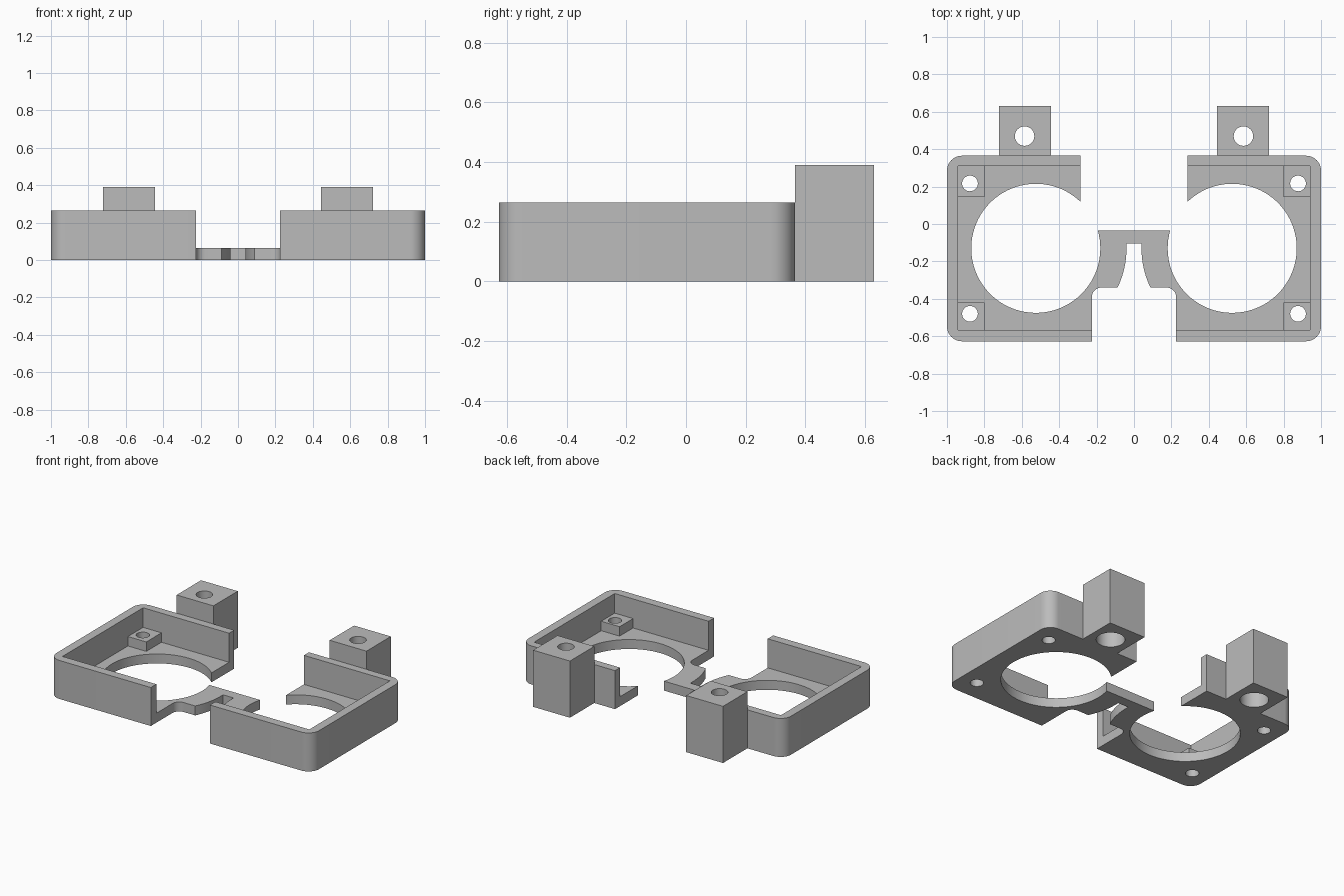
import bpy, bmesh
from math import sin, cos, pi, atan2, sqrt, radians

if "Cube" in bpy.data.objects:
    bpy.data.objects.remove(bpy.data.objects["Cube"])

grey = bpy.data.materials.new("plain grey")
grey.use_nodes = True
grey.diffuse_color = (0.5, 0.5, 0.5, 1)
grey.node_tree.nodes["Principled BSDF"].inputs["Base Color"].default_value = (0.5, 0.5, 0.5, 1)

FLOOR, RIM, BOSS, BLOCK = 0.065, 0.265, 0.13, 0.39
FRONT, BACK, WALL, CORNER = -0.627, 0.365, 0.06, 0.08
RING_X, RING_Y, RING_R = 0.525, -0.13, 0.345
GAP_FRONT, GAP_BACK = 0.225, 0.285
BRIDGE_FRONT, BRIDGE_BACK = -0.34, -0.035


def arc(cx, cy, r, a0, a1, n):
    return [(cx + r * cos(a0 + (a1 - a0) * i / n), cy + r * sin(a0 + (a1 - a0) * i / n))
            for i in range(n + 1)]


def rect(x0, x1, y0, y1):
    return [(x0, y0), (x1, y0), (x1, y1), (x0, y1)]


def prism(name, outline, z0, z1):
    bm = bmesh.new()
    face = bm.faces.new([bm.verts.new((x, y, z0)) for x, y in outline])
    top = bmesh.ops.extrude_face_region(bm, geom=[face])["geom"]
    bmesh.ops.translate(bm, vec=(0, 0, z1 - z0),
                        verts=[v for v in top if isinstance(v, bmesh.types.BMVert)])
    bmesh.ops.recalc_face_normals(bm, faces=bm.faces)
    mesh = bpy.data.meshes.new(name)
    bm.to_mesh(mesh)
    bm.free()
    mesh.materials.append(grey)
    ob = bpy.data.objects.new(name, mesh)
    bpy.context.collection.objects.link(ob)
    return ob


def activate(ob):
    bpy.ops.object.select_all(action="DESELECT")
    ob.select_set(True)
    bpy.context.view_layer.objects.active = ob


def drill(ob, x, y, r, z0, z1):
    cutter = prism("hole_cutter", arc(x, y, r, 0, 2 * pi, 40)[:-1], z0, z1)
    cutter.hide_render = True
    mod = ob.modifiers.new("hole", "BOOLEAN")
    mod.operation, mod.solver, mod.object = "DIFFERENCE", "EXACT", cutter
    activate(ob)
    bpy.ops.object.modifier_apply(modifier=mod.name)
    bpy.data.objects.remove(cutter)


def finish(ob, mirrored=True):
    activate(ob)
    bpy.ops.object.shade_smooth_by_angle(angle=radians(30))
    if mirrored:
        ob.modifiers.new("mirror", "MIRROR")


# Rounded outer edge of one half, from back gap round to front gap
outer = ([(GAP_BACK, BACK)]
         + arc(1 - CORNER, BACK - CORNER, CORNER, pi / 2, 0, 12)
         + arc(1 - CORNER, FRONT + CORNER, CORNER, 0, -pi / 2, 12)
         + [(GAP_FRONT, FRONT)])

# Floor plate: open rings joined by a notched bridge
dy = BRIDGE_BACK - RING_Y
ring_start = atan2(dy, -sqrt(RING_R ** 2 - dy ** 2))
dx = GAP_BACK - RING_X
ring_end = atan2(sqrt(RING_R ** 2 - dx ** 2), dx)
notch_r = RING_X - 0.04
notch_a = -math_a if (math_a := atan2(RING_Y - BRIDGE_FRONT, sqrt(notch_r ** 2 - (RING_Y - BRIDGE_FRONT) ** 2))) else 0
half = (arc(RING_X, RING_Y, RING_R, ring_start, ring_end + 2 * pi, 80)
        + outer
        + arc(GAP_FRONT - 0.05, BRIDGE_FRONT - 0.05, 0.05, 0, pi / 2, 8)
        + arc(RING_X, RING_Y, notch_r, pi - notch_a - 2 * (-notch_a) + 2 * (-notch_a), pi, 10)
        + [(0.04, -0.105)])
floor = prism("floor_plate", half + [(-x, y) for x, y in reversed(half)], 0, FLOOR)

# Perimeter wall with square inner corners
inner = [(GAP_FRONT, FRONT + WALL), (1 - WALL, FRONT + WALL),
         (1 - WALL, BACK - WALL + 0.005), (GAP_BACK, BACK - WALL + 0.005)]
finish(prism("perimeter_wall", outer + inner, FLOOR, RIM))

# Screw bosses in the outer corners, drilled through the floor
for name, y0, y1, hole_y in (("front_screw_boss", FRONT + WALL, -0.42, -0.48),
                             ("back_screw_boss", 0.145, BACK - WALL + 0.005, 0.217)):
    boss = prism(name, rect(0.8, 1 - WALL, y0, y1), FLOOR, BOSS)
    drill(boss, 0.877, hole_y, 0.042, -0.1, 0.5)
    finish(boss)
    for side in (-1, 1):
        drill(floor, side * 0.877, hole_y, 0.042, -0.1, 0.5)
finish(floor, mirrored=False)

# Tall mounting blocks with counterbored holes
block = prism("mounting_block", rect(0.443, 0.723, BACK, 0.63), 0, BLOCK)
drill(block, 0.585, 0.47, 0.052, -0.1, 0.5)
drill(block, 0.585, 0.47, 0.09, -0.1, 0.25)
finish(block)
